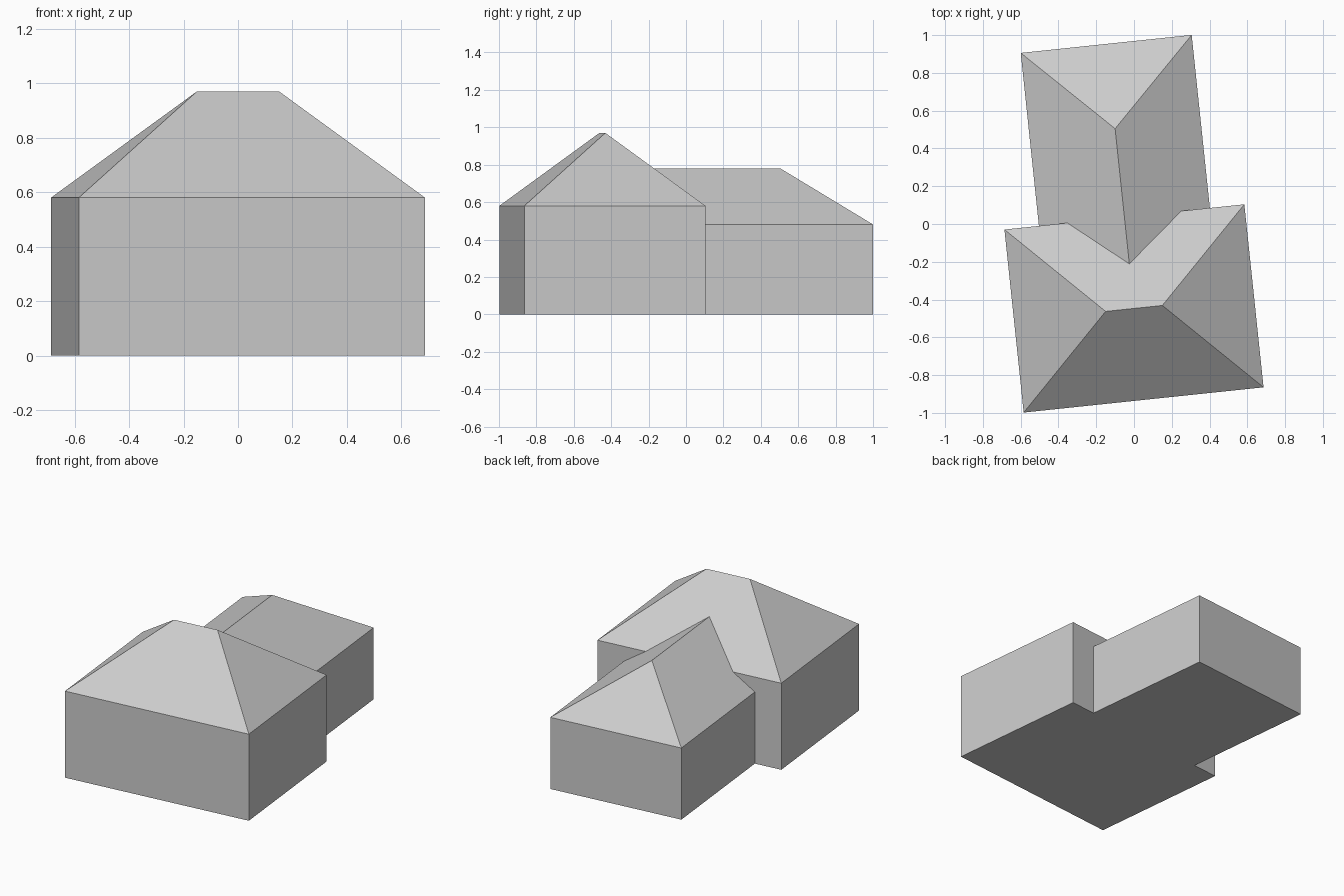
import bpy, bmesh, math
from mathutils import Matrix

cube = bpy.data.objects.get("Cube")
if cube:
    bpy.data.objects.remove(cube, do_unlink=True)

grey = bpy.data.materials.new("light_grey")
grey.use_nodes = True
colour = (0.6, 0.6, 0.6, 1)
grey.diffuse_color = colour
grey.node_tree.nodes["Principled BSDF"].inputs["Base Color"].default_value = colour

# Both blocks share one plan, turned slightly about the main block's centre
PLACE = Matrix.Translation((0, -0.447, 0)) @ Matrix.Rotation(math.radians(6), 4, 'Z')


def roofed_block(name, width, front, back, eave, top, ridge):
    """Rectangular walls under a roof whose ridge joins two plan points."""
    bm = bmesh.new()
    for x in (-width / 2, width / 2):
        for y in (front, back):
            for z in (0, eave):
                bm.verts.new((x, y, z))
    for x, y in ridge:
        bm.verts.new((x, y, top))
    bmesh.ops.convex_hull(bm, input=bm.verts)
    bmesh.ops.dissolve_limit(bm, angle_limit=0.01, verts=bm.verts, edges=bm.edges)
    bmesh.ops.recalc_face_normals(bm, faces=bm.faces)
    mesh = bpy.data.meshes.new(name)
    bm.to_mesh(mesh)
    bm.free()
    mesh.materials.append(grey)
    obj = bpy.data.objects.new(name, mesh)
    obj.matrix_world = PLACE
    bpy.context.collection.objects.link(obj)
    return obj


# Main house with a hipped roof
main_house = roofed_block("main_house", 1.277, -0.487, 0.487, 0.58, 0.97,
                          [(-0.151, 0), (0.151, 0)])

# Lower rear wing: hipped at the back, running into the main roof
rear_wing = roofed_block("rear_wing", 0.91, 0.1, 1.408, 0.48, 0.78,
                         [(0, 0.1), (0, 0.957)])

# Trim the wing where it meets the main house
trim = rear_wing.modifiers.new("trim_to_house", 'BOOLEAN')
trim.operation = 'DIFFERENCE'
trim.solver = 'EXACT'
trim.object = main_house
